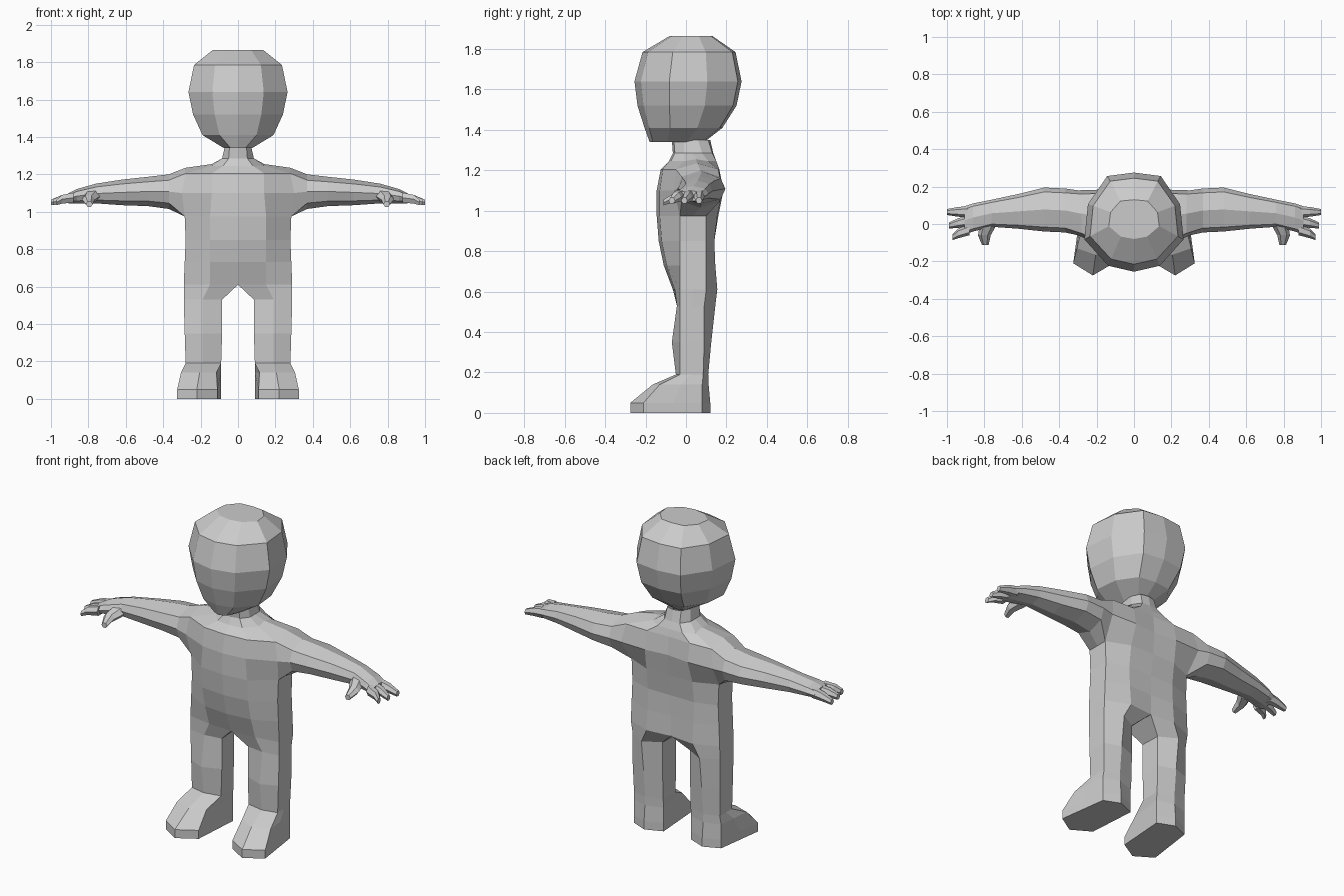
import bpy, bmesh
from mathutils import Vector

if "Cube" in bpy.data.objects:
    bpy.data.objects.remove(bpy.data.objects["Cube"])

skin = bpy.data.materials.new("plain_grey")
skin.diffuse_color = (0.6, 0.6, 0.6, 1)
skin.use_nodes = True
skin.node_tree.nodes["Principled BSDF"].inputs["Base Color"].default_value = skin.diffuse_color


def finish(bm, name, mirror=True):
    """Mirror across x, weld the centre line and make a flat-shaded object."""
    if mirror:
        geom = bm.verts[:] + bm.edges[:] + bm.faces[:]
        copy = bmesh.ops.duplicate(bm, geom=geom)["geom"]
        for v in copy:
            if isinstance(v, bmesh.types.BMVert):
                v.co.x *= -1
        bmesh.ops.remove_doubles(bm, verts=bm.verts[:], dist=0.0005)
    bmesh.ops.recalc_face_normals(bm, faces=bm.faces[:])
    me = bpy.data.meshes.new(name)
    bm.to_mesh(me)
    bm.free()
    me.materials.append(skin)
    ob = bpy.data.objects.new(name, me)
    bpy.context.collection.objects.link(ob)
    return ob


def ring(bm, pts):
    return [bm.verts.new(p) for p in pts]


def bridge(bm, a, b, closed=True, skip=()):
    n = len(a)
    for i in range(n if closed else n - 1):
        if i not in skip:
            j = (i + 1) % n
            bm.faces.new((a[i], a[j], b[j], b[i]))


# ---- head: stacked ten-sided rings (z, half width, front y, back y)
bm = bmesh.new()
outline = [(0, -1), (.52, -.88), (1, -.35), (.93, .36), (.54, .93), (0, 1),
           (-.54, .93), (-.93, .36), (-1, -.35), (-.52, -.88)]
head = []
for z, w, yf, yb in [(1.34, .075, -.18, .09), (1.41, .19, -.205, .18),
                     (1.52, .24, -.24, .25), (1.64, .265, -.255, .275),
                     (1.785, .235, -.215, .245), (1.865, .135, -.08, .13)]:
    c, h = (yf + yb) / 2, (yb - yf) / 2
    head.append(ring(bm, [(w * x, c + h * y, z) for x, y in outline]))
for a, b in zip(head, head[1:]):
    bridge(bm, a, b)
bm.faces.new(head[0])
bm.faces.new(head[-1])
finish(bm, "head", mirror=False)

# ---- body: half rings from neck to crotch, then closed rings down each leg
bm = bmesh.new()
# z, mid x, side x, front centre, front mid, side front, side back, back mid, back centre, side lift
torso = [(1.35, .045, .07, -.07, -.06, -.01, .06, .11, .12, 0),
         (1.285, .05, .085, -.065, -.055, -.01, .08, .13, .135, 0),
         (1.245, .08, .14, -.085, -.075, -.01, .11, .15, .15, .01),
         (1.205, .14, .28, -.125, -.115, -.05, .16, .165, .16, .03),
         (1.10, .14, .30, -.145, -.13, -.06, .18, .185, .17, 0),
         (.975, .15, .285, -.145, -.13, -.03, .10, .155, .16, 0),
         (.85, .15, .28, -.135, -.12, -.03, .10, .14, .14, 0),
         (.73, .15, .285, -.11, -.095, -.03, .10, .145, .14, 0),
         (.61, .15, .29, -.065, -.055, -.03, .10, .155, .14, 0)]
rows = []
for z, xm, xs, f0, f1, s0, s1, b1, b0, lift in torso:
    rows.append(ring(bm, [(0, f0, z), (xm, f1, z), (xs, s0, z),
                          (xs, (s0 + s1) / 2, z + lift), (xs, s1, z),
                          (xm, b1, z), (0, b0, z)]))
crotch = len(rows) - 1
# z, inner x, mid x, outer x, front, side front, side back, back
legs = [(.53, .085, .19, .29, -.045, -.03, .09, .145),
        (.35, .085, .19, .285, -.07, -.03, .09, .125),
        (.19, .09, .19, .28, -.05, -.03, .085, .11),
        (.14, .115, .205, .305, -.165, -.13, .08, .112),
        (.05, .11, .22, .325, -.275, -.21, .08, .12),
        (0, .11, .22, .325, -.275, -.21, .08, .12)]
for z, xi, xm, xo, f, s0, s1, b in legs:
    heel = min(xo, .285)
    rows.append(ring(bm, [(xi, s0, z), (xm, f, z), (xo, s0, z),
                          ((xo + heel) / 2, (s0 + s1) / 2, z), (heel, s1, z),
                          (.19, b, z), (.09, s1, z)]))
for i, (a, b) in enumerate(zip(rows, rows[1:])):
    bridge(bm, a, b, closed=i >= crotch, skip=(2, 3) if i in (3, 4) else ())
bm.faces.new(rows[-1])

# ---- arm: grown out of the shoulder opening (x, front, back, top, bottom)
top, mid, low = rows[3:6]
last = [top[2], top[3], top[4], mid[4], low[4], low[3], low[2], mid[2]]
for x, f, b, t, u in [(.37, -.045, .19, 1.2, 1.015), (.48, -.04, .195, 1.187, 1.03),
                      (.62, -.025, .16, 1.172, 1.035), (.76, -.015, .13, 1.15, 1.045),
                      (.86, -.04, .11, 1.122, 1.045), (.905, -.055, .095, 1.1, 1.045)]:
    m, h, c = (t + u) / 2, t - u, (f + b) / 2
    hi, lo, e = m + .33 * h, m - .33 * h, .1 * (b - f)
    cur = ring(bm, [(x, f + e, hi), (x, c, t), (x, b - e, hi), (x, b, m),
                    (x, b - e, lo), (x, c, u), (x, f + e, lo), (x, f, m)])
    bridge(bm, last, cur)
    last = cur
bm.faces.new(last)
finish(bm, "body")


# ---- fingers and thumbs: tapered six-sided digits, mirrored to both hands
def digit(name, path, across):
    bm = bmesh.new()
    side = Vector(across)
    prev = None
    for x, y, z, w, h in path:
        p, up = Vector((x, y, z)), Vector((0, 0, h))
        cur = ring(bm, [p + side * w, p + side * w * .5 + up, p - side * w * .5 + up,
                        p - side * w, p - side * w * .5 - up, p + side * w * .5 - up])
        if prev:
            bridge(bm, prev, cur)
        else:
            bm.faces.new(cur)
        prev = cur
    bm.faces.new(prev)
    finish(bm, name)


for name, y0, y1, tip in [("outer_finger", .066, .064, 1.0), ("middle_finger", .018, -.008, .99),
                          ("inner_finger", -.03, -.07, .97)]:
    digit(name, [(.88, y0, 1.075, .03, .027), (.94, (y0 + y1) / 2, 1.067, .026, .023),
                 (tip, y1, 1.05, .016, .015)], (0, 1, 0))
digit("thumb", [(.78, -.005, 1.085, .045, .028), (.80, -.06, 1.065, .034, .022),
                (.795, -.112, 1.04, .018, .014)], (1, 0, 0))
